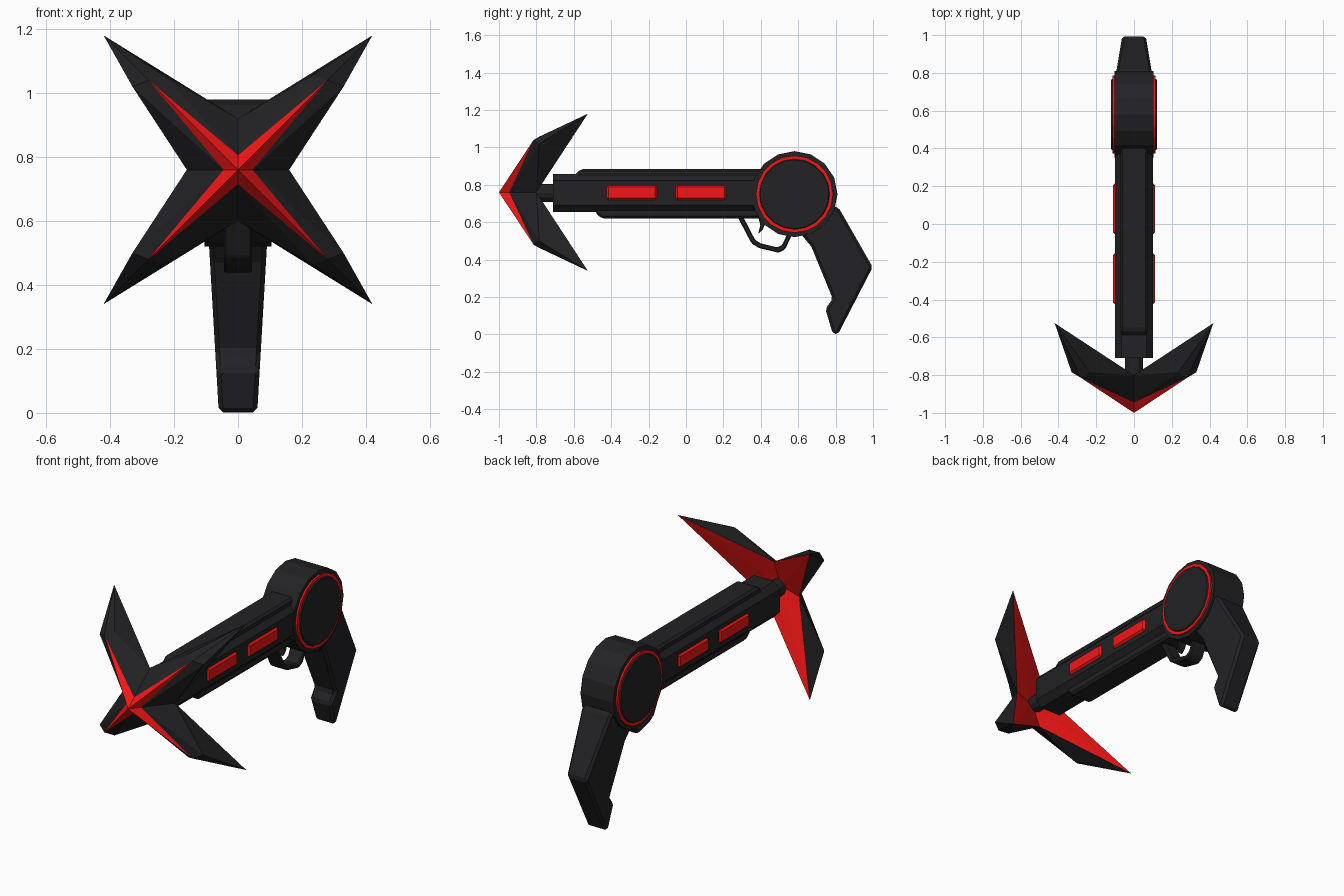
import bpy, bmesh, math
from mathutils import Matrix, Vector

if "Cube" in bpy.data.objects:
    bpy.data.objects.remove(bpy.data.objects["Cube"])


def material(name, rgb):
    m = bpy.data.materials.new(name)
    m.diffuse_color = (*rgb, 1)
    m.use_nodes = True
    m.node_tree.nodes["Principled BSDF"].inputs["Base Color"].default_value = m.diffuse_color
    return m


BLACK = material("black", (0.016, 0.016, 0.018))
RED = material("red", (0.9, 0.008, 0.008))


def finish(name, bm, mats, bevel=0.0, segments=1):
    bmesh.ops.remove_doubles(bm, verts=bm.verts, dist=1e-5)
    bmesh.ops.recalc_face_normals(bm, faces=bm.faces)
    me = bpy.data.meshes.new(name)
    bm.to_mesh(me)
    bm.free()
    ob = bpy.data.objects.new(name, me)
    bpy.context.collection.objects.link(ob)
    for m in mats:
        me.materials.append(m)
    if bevel:
        b = ob.modifiers.new("bevel", "BEVEL")
        b.width, b.segments, b.limit_method = bevel, segments, "ANGLE"
    return ob


def prism(name, profile, half, mat=BLACK, bevel=0.0, segments=1, cx=0.0):
    """Extrude a (y, z) profile along x; half is a width or a function of (y, z)."""
    bm = bmesh.new()
    w = half if callable(half) else (lambda y, z: half)
    left = [bm.verts.new((cx - w(y, z), y, z)) for y, z in profile]
    right = [bm.verts.new((cx + w(y, z), y, z)) for y, z in profile]
    bm.faces.new(left)
    bm.faces.new(right[::-1])
    n = len(profile)
    for i in range(n):
        j = (i + 1) % n
        bm.faces.new((left[i], right[i], right[j], left[j]))
    return finish(name, bm, [mat], bevel, segments)


def rect(y0, y1, z0, z1):
    return [(y0, z0), (y1, z0), (y1, z1), (y0, z1)]


def cylinder(name, centre, r1, r2, depth, axis, sides, mat=BLACK, bevel=0.0):
    bm = bmesh.new()
    rot = Vector((0, 0, 1)).rotation_difference(Vector(axis)).to_matrix().to_4x4()
    bmesh.ops.create_cone(bm, cap_ends=True, segments=sides, radius1=r1, radius2=r2,
                          depth=depth, matrix=Matrix.Translation(centre) @ rot)
    return finish(name, bm, [mat], bevel)


# four-bladed hook head: red front ridge and red hollow back
bm = bmesh.new()
ZC = 0.76
for sx in (1, -1):
    for sz in (1, -1):
        def v(x, y, z):
            return bm.verts.new((x * sx, y, ZC + z * sz))

        def face(pts, mat):
            bm.faces.new([v(*p) for p in pts]).material_index = mat

        apex, back, tip = (0, -1, 0), (0, -0.86, 0), (0.42, -0.525, 0.42)
        mid = (0.28, -0.815, 0.28)
        for inner, valley, kink in (
                ((0, -0.945, 0.045), (0, -0.8, 0.16), (0.235, -0.785, 0.297)),
                ((0.045, -0.945, 0), (0.16, -0.8, 0), (0.33, -0.785, 0.26))):
            face((apex, inner, mid), 1)
            face((inner, valley, kink), 0)
            face((inner, kink, mid), 0)
            face((mid, kink, tip), 0)
            face((valley, tip, kink), 0)
            face((back, tip, valley), 1)
finish("hook_head", bm, [BLACK, RED])

# rod and barrel
cylinder("hook_rod", (0, -0.76, 0.757), 0.048, 0.048, 0.22, (0, 1, 0), 12)
barrel = cylinder("barrel_body", (0, -0.13, 0.757), 0.1, 0.1, 1.16, (0, 1, 0), 4)
bpy.data.objects.remove(barrel)
c = 0.035
bm = bmesh.new()
ring = [(0.1, 0.1 - c), (0.1 - c, 0.102), (c - 0.1, 0.102), (-0.1, 0.1 - c),
        (-0.1, c - 0.1), (c - 0.1, -0.102), (0.1 - c, -0.102), (0.1, c - 0.1)]
f = bm.faces.new([bm.verts.new((x, -0.71, 0.757 + z)) for x, z in ring])
ext = bmesh.ops.extrude_face_region(bm, geom=[f])
bmesh.ops.translate(bm, vec=(0, 1.16, 0),
                    verts=[g for g in ext["geom"] if isinstance(g, bmesh.types.BMVert)])
bm.faces.new([bm.verts.new(p.co) for p in list(bm.verts)[:8]]) if f not in bm.faces else None
finish("barrel_body", bm, [BLACK])

# rails above and below the barrel
prism("top_rail", [(-0.595, 0.82), (0.45, 0.82), (0.45, 0.885), (-0.56, 0.885), (-0.595, 0.855)],
      0.072, bevel=0.012)
prism("bottom_rail", [(-0.485, 0.69), (-0.485, 0.65), (-0.45, 0.62), (0.45, 0.62), (0.45, 0.69)],
      0.072, bevel=0.012)

# red side panels
for side, s in (("right", 1), ("left", -1)):
    for i, y in enumerate((-0.425, -0.055)):
        prism(f"{side}_panel_{i + 1}", rect(y, y + 0.27, 0.72, 0.797), 0.02, RED, 0.01, 1, s * 0.09)

# drum with red ring and raised cap on each side
cylinder("drum", (0, 0.58, 0.75), 0.23, 0.23, 0.208, (1, 0, 0), 16)
for side, s in (("right", 1), ("left", -1)):
    cylinder(f"{side}_drum_ring", (s * 0.105, 0.58, 0.75), 0.206, 0.206, 0.018, (s, 0, 0), 20, RED)
    cylinder(f"{side}_drum_cap", (s * 0.111, 0.58, 0.75), 0.196, 0.184, 0.02, (s, 0, 0), 20)

# grip
prism("grip", [(0.6, 0.6), (0.62, 0.53), (0.67, 0.47), (0.785, 0.19), (0.745, 0.137),
               (0.785, 0.003), (0.812, 0.0), (0.998, 0.36), (0.815, 0.68), (0.7, 0.7)],
      lambda y, z: 0.06 + 0.035 * min(z / 0.6, 1) - (0.018 if y > 0.95 else 0),
      bevel=0.014)

# trigger guard and trigger
prism("trigger_guard", [(0.275, 0.63), (0.35, 0.487), (0.39, 0.462), (0.495, 0.437), (0.53, 0.455),
                        (0.57, 0.54), (0.545, 0.545), (0.515, 0.48), (0.488, 0.465),
                        (0.40, 0.487), (0.37, 0.505), (0.305, 0.63)], 0.044, bevel=0.006)
prism("trigger", [(0.385, 0.63), (0.398, 0.585), (0.385, 0.535), (0.41, 0.56), (0.44, 0.63)],
      0.02, bevel=0.004)
